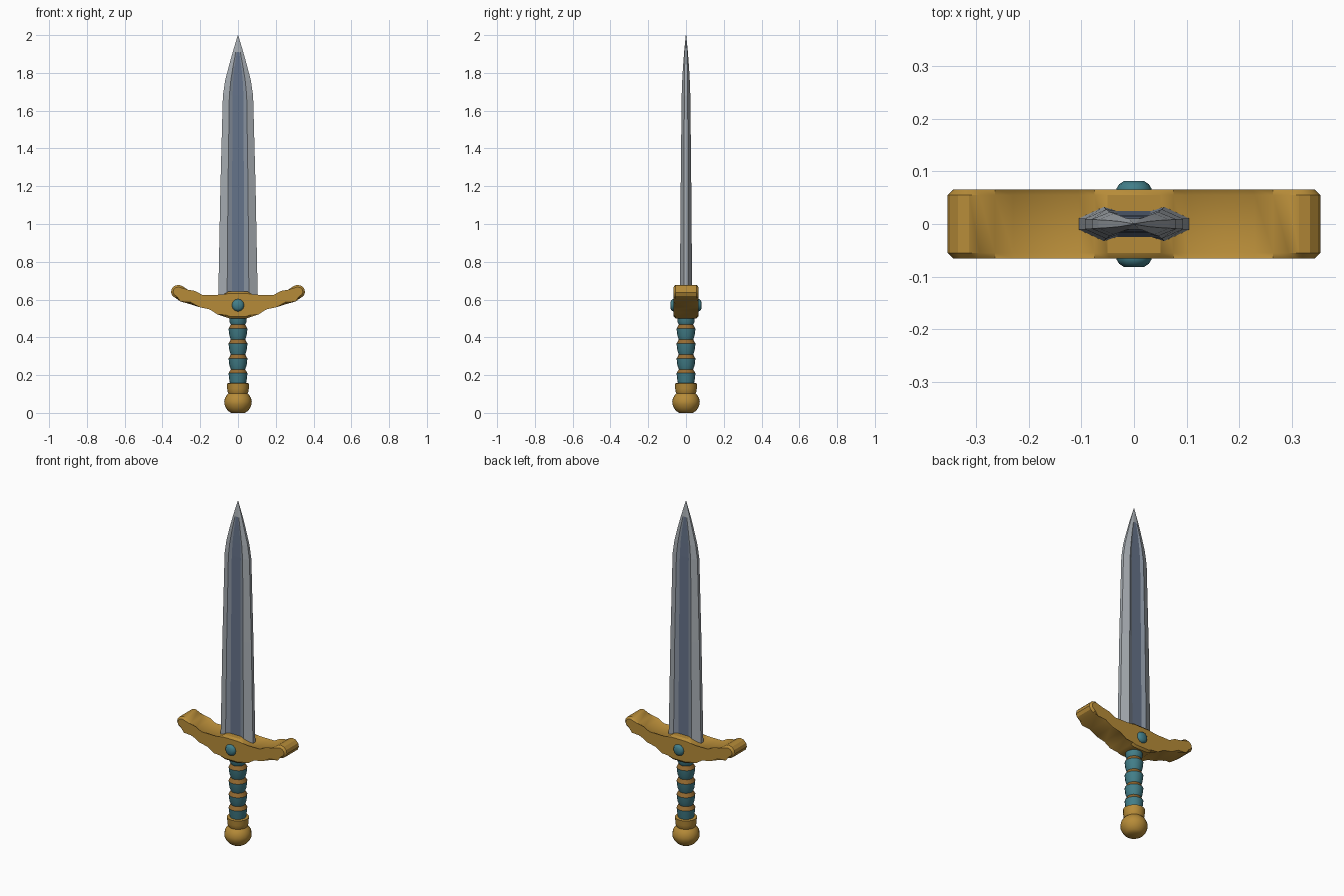
import bpy, bmesh, math

if "Cube" in bpy.data.objects:
    bpy.data.objects.remove(bpy.data.objects["Cube"])


def material(name, rgb):
    m = bpy.data.materials.new(name)
    m.diffuse_color = (*rgb, 1)
    m.use_nodes = True
    m.node_tree.nodes["Principled BSDF"].inputs["Base Color"].default_value = m.diffuse_color
    return m


GOLD = material("gold", (0.47, 0.26, 0.04))
DARK_GOLD = material("dark gold", (0.30, 0.145, 0.03))
TEAL = material("teal", (0.055, 0.21, 0.25))
STEEL = material("light steel", (0.38, 0.41, 0.44))
MID_STEEL = material("mid steel", (0.24, 0.28, 0.34))
BLUE_STEEL = material("blue steel", (0.13, 0.17, 0.25))


def make(name, bm, mats, smooth=None):
    bmesh.ops.recalc_face_normals(bm, faces=bm.faces)
    mesh = bpy.data.meshes.new(name)
    bm.to_mesh(mesh)
    bm.free()
    for m in mats:
        mesh.materials.append(m)
    ob = bpy.data.objects.new(name, mesh)
    bpy.context.collection.objects.link(ob)
    if smooth:
        bpy.ops.object.select_all(action='DESELECT')
        ob.select_set(True)
        bpy.context.view_layer.objects.active = ob
        bpy.ops.object.shade_smooth_by_angle(angle=math.radians(smooth))
    return ob


def loft(bm, rings, mat_rule=lambda level, side: 0):
    """Bridge rings of points, capping both ends."""
    loops = [[bm.verts.new(p) for p in ring] for ring in rings]
    n = len(loops[0])
    for k in range(len(loops) - 1):
        for i in range(n):
            j = (i + 1) % n
            f = bm.faces.new((loops[k][i], loops[k][j], loops[k + 1][j], loops[k + 1][i]))
            f.material_index = mat_rule(k, i)
    bm.faces.new(loops[0][::-1])
    bm.faces.new(loops[-1])


def lathe(name, profile, sides, mats, rule=lambda level, side: 0, smooth=35):
    bm = bmesh.new()
    loft(bm, [[(r * math.cos(2 * math.pi * i / sides), r * math.sin(2 * math.pi * i / sides), z)
               for i in range(sides)] for r, z in profile], rule)
    return make(name, bm, mats, smooth)


# Blade: blunt edge, bevel, ridge and sunken fuller at each height
# columns: z, edge x, ridge x, fuller x, edge y, ridge y, fuller y
sections = [
    (0.58, 0.105, 0.058, 0.032, 0.011, 0.033, 0.025),
    (1.20, 0.093, 0.053, 0.031, 0.010, 0.028, 0.020),
    (1.68, 0.080, 0.046, 0.029, 0.009, 0.023, 0.016),
    (1.76, 0.068, 0.038, 0.025, 0.008, 0.020, 0.014),
    (1.83, 0.050, 0.027, 0.018, 0.007, 0.016, 0.012),
    (1.91, 0.028, 0.012, 0.006, 0.005, 0.010, 0.010),
    (2.00, 0.001, 0.0006, 0.0003, 0.0005, 0.001, 0.001),
]
rings = []
for z, ex, rx, fx, ey, ry, fy in sections:
    front = [(-ex, -ey), (-rx, -ry), (-fx, -fy), (fx, -fy), (rx, -ry), (ex, -ey)]
    rings.append([(x, y, z) for x, y in front] + [(-x, -y, z) for x, y in front])
strip = [0, 1, 2, 1, 0, 0]
bm = bmesh.new()
loft(bm, rings, lambda level, side: 0 if level == 5 else strip[side % 6])
make("blade", bm, [STEEL, MID_STEEL, BLUE_STEEL])

# Guard: mirrored half profile pushed through the depth, with bevelled rims
half = [(0.045, 0.500), (0.068, 0.508), (0.105, 0.532), (0.150, 0.548), (0.205, 0.560),
        (0.255, 0.576), (0.300, 0.600), (0.328, 0.606), (0.347, 0.619), (0.355, 0.638),
        (0.350, 0.658), (0.335, 0.673), (0.314, 0.678), (0.294, 0.671), (0.265, 0.652),
        (0.230, 0.635), (0.190, 0.625), (0.105, 0.614), (0.075, 0.628), (0.050, 0.643)]
outline = half + [(-x, z) for x, z in reversed(half)]
bm = bmesh.new()
loft(bm, [[(x, y, z) for x, z in outline] for y in (-0.066, 0.066)])
rims = [e for e in bm.edges if abs(e.verts[0].co.y - e.verts[1].co.y) < 1e-5]
bmesh.ops.bevel(bm, geom=rims, offset=0.011, segments=1, affect='EDGES')
make("guard", bm, [GOLD], 30)

# Gems: low domes on both faces of the guard
for name, s in (("front_gem", -1), ("back_gem", 1)):
    gem = lathe(name, [(0.033, 0.0), (0.033, 0.008), (0.028, 0.016), (0.019, 0.022)], 12, [TEAL])
    gem.location = (0, s * 0.060, 0.570)
    gem.rotation_euler = (-s * math.pi / 2, 0, 0)

# Grip: flared wraps, each topped by a sloping gold band
profile, bands = [(0.041, 0.145)], []
for z in (0.210, 0.288, 0.367, 0.446):
    profile += [(0.046, z - 0.035), (0.050, z), (0.038, z + 0.021)]
    bands.append(len(profile) - 2)
profile += [(0.045, 0.482), (0.046, 0.510)]
lathe("grip", profile, 16, [TEAL, DARK_GOLD], lambda level, side: int(level in bands))

# Pommel: collar ring above a rounded knob
lathe("collar", [(0.048, 0.098), (0.055, 0.112), (0.057, 0.128), (0.059, 0.156), (0.044, 0.158)],
      16, [GOLD])
lathe("pommel", [(0.036, 0.0), (0.052, 0.010), (0.064, 0.026), (0.072, 0.045), (0.073, 0.060),
                 (0.069, 0.078), (0.060, 0.094), (0.048, 0.106)], 16, [GOLD])
